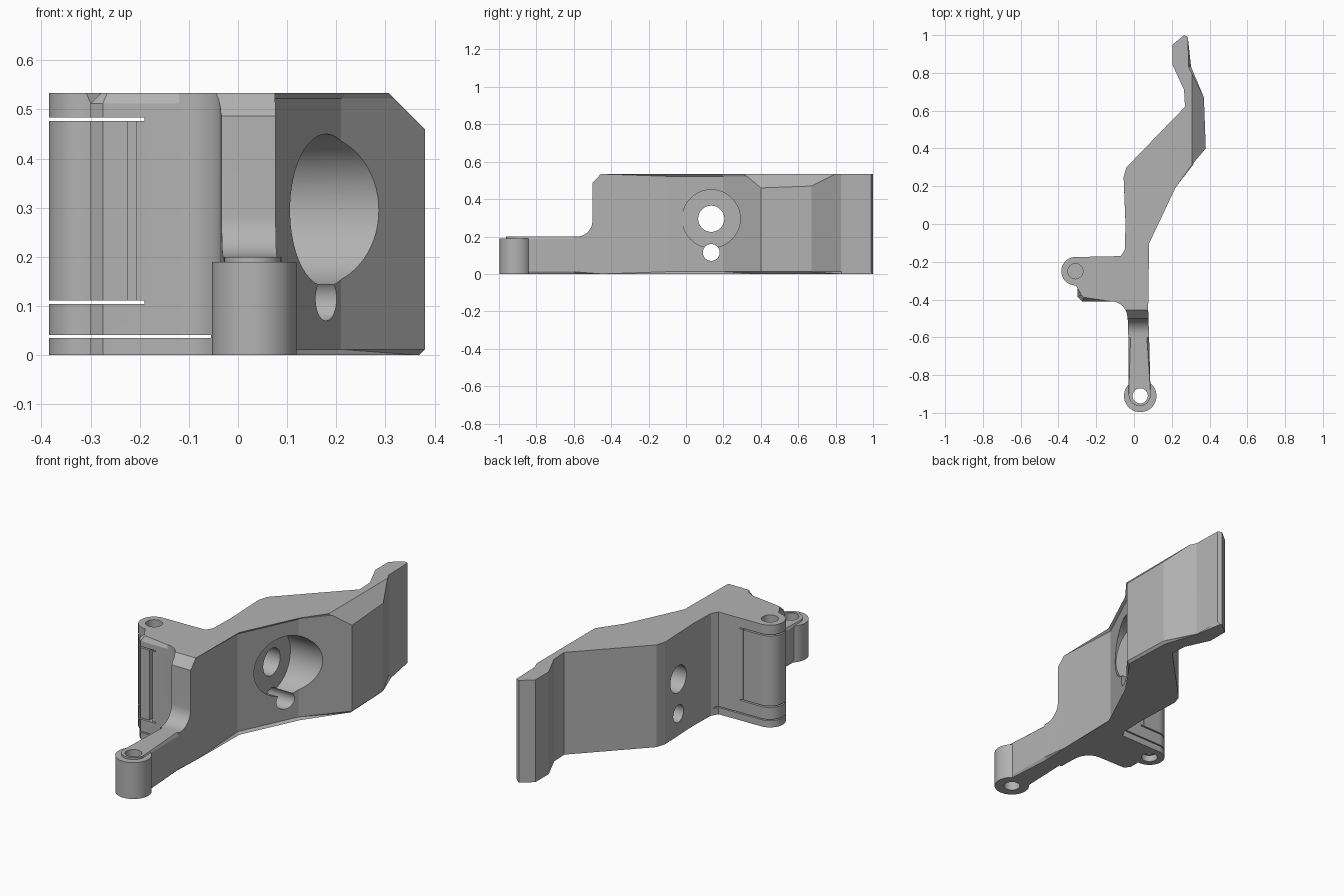
import bpy, bmesh
from math import radians, cos, sin
from mathutils import Matrix

default = bpy.data.objects.get("Cube")
if default:
    bpy.data.objects.remove(default, do_unlink=True)

grey = bpy.data.materials.new("plain grey")
grey.use_nodes = True
colour = (0.45, 0.45, 0.45, 1)
grey.diffuse_color = colour
grey.node_tree.nodes["Principled BSDF"].inputs["Base Color"].default_value = colour

TOP = 0.534


def arc(cx, cy, r, start, end, steps):
    angles = [radians(start + (end - start) * i / steps) for i in range(steps + 1)]
    return [(cx + r * cos(a), cy + r * sin(a)) for a in angles]


def prism(name, outline, low, high, top_edges=(), bottom_edges=(), bevel=0.012, along_x=False):
    """Extrude an outline along z, or a (y, z) outline along x, with bevelled rims."""
    bm = bmesh.new()
    lower = [bm.verts.new((x, y, low)) for x, y in outline]
    upper = [bm.verts.new((x, y, high)) for x, y in outline]
    n = len(outline)
    bm.faces.new(lower[::-1])
    bm.faces.new(upper)
    for i in range(n):
        j = (i + 1) % n
        bm.faces.new((lower[i], lower[j], upper[j], upper[i]))
    rim = [bm.edges.get((ring[i], ring[(i + 1) % n]))
           for ring, picks in ((upper, top_edges), (lower, bottom_edges)) for i in picks]
    if rim:
        bmesh.ops.bevel(bm, geom=rim, offset=bevel, segments=1, profile=0.5, affect='EDGES')
    if along_x:
        turn = Matrix(((0, 0, 1, 0), (1, 0, 0, 0), (0, 1, 0, 0), (0, 0, 0, 1)))
        bmesh.ops.transform(bm, matrix=turn, verts=bm.verts)
    bmesh.ops.recalc_face_normals(bm, faces=bm.faces)
    mesh = bpy.data.meshes.new(name)
    bm.to_mesh(mesh)
    bm.free()
    mesh.materials.append(grey)
    obj = bpy.data.objects.new(name, mesh)
    bpy.context.collection.objects.link(obj)
    return obj


def rod(name, u, v, r, low, high, along_x=False, bottom_edges=()):
    return prism(name, arc(u, v, r, 0, 360, 64)[:-1], low, high,
                 bottom_edges=bottom_edges, along_x=along_x)


def block(x0, x1, y0, y1, z0, z1):
    return prism("cutter", [(x0, y0), (x1, y0), (x1, y1), (x0, y1)], z0, z1)


def combine(obj, other, operation='DIFFERENCE'):
    mod = obj.modifiers.new("combine", 'BOOLEAN')
    mod.operation = operation
    mod.solver = 'EXACT'
    mod.object = other
    bpy.ops.object.select_all(action='DESELECT')
    bpy.context.view_layer.objects.active = obj
    obj.select_set(True)
    bpy.ops.object.modifier_apply(modifier=mod.name)
    bpy.data.objects.remove(other, do_unlink=True)


# Main bent plate
plate = [(0.08, -0.6), (0.075, -0.45), (0.068, -0.1), (0.21, 0.2), (0.38, 0.4),
         (0.37, 0.67), (0.29, 0.83), (0.285, 0.99), (0.265, 1.0), (0.205, 0.95),
         (0.205, 0.84), (0.265, 0.71), (0.27, 0.62), (-0.04, 0.30), (-0.055, 0.25),
         (-0.045, 0.0), (-0.05, -0.17), (-0.035, -0.45), (-0.03, -0.6)]
body = prism("bent_plate", plate, 0, TOP, top_edges=range(4), bottom_edges=range(7))

# Side lug that carries the hinge barrel
barrel = arc(-0.31, -0.25, 0.075, 90, 278, 26)
front = [(-0.30, -0.385), (-0.275, -0.41)] + arc(-0.12, -0.495, 0.085, 90, 0, 10)
inside = [(0.0, -0.49), (0.0, -0.1), (-0.045, -0.13), (-0.07, -0.17)]
first = len(barrel) - 1
lug = prism("hinge_lug", barrel + front + inside, 0, TOP,
            top_edges=range(first, first + len(front)), bevel=0.022)

# Thin gaps separating the knuckles, and grooves beside the middle one
for x1, z0, z1 in ((-0.055, 0.035, 0.041), (-0.19, 0.104, 0.111), (-0.19, 0.477, 0.484)):
    combine(lug, block(-0.5, x1, -0.6, 0, z0, z1))
combine(lug, block(-0.225, -0.207, -0.5, -0.385, 0.108, 0.48))
combine(lug, block(-0.211, -0.207, -0.19, -0.1, 0.108, 0.48))

# Hinge pin holes
for low, high in ((-0.1, 0.09), (TOP - 0.06, 0.7)):
    combine(lug, rod("cutter", -0.31, -0.25, 0.04, low, high))

combine(body, lug, 'UNION')

# Curved step down to the low arm
step = [(-0.8, 0.2)] + arc(-0.585, 0.285, 0.085, -90, 0, 12) + [
    (-0.5, 0.487), (-0.44, 0.55), (-0.44, 0.7), (-0.8, 0.7)]
combine(body, prism("cutter", step, -0.3, 0.3, along_x=True))

# Large sloping chamfer on the outer top corner
slope = prism("cutter", [(0.19, 0.65), (0.6, 0.24), (0.6, 0.8), (0.19, 0.8)], -1.2, -0.2)
slope.data.transform(Matrix(((1, 0, 0, 0), (0, 0, -1, 0), (0, 1, 0, 0), (0, 0, 0, 1))))
combine(body, slope)

# Round pocket with a bolt hole and a smaller hole below it
for z, r, low in ((0.295, 0.155, 0.1), (0.295, 0.07, -0.3), (0.115, 0.045, -0.3)):
    combine(body, rod("cutter", 0.135, z, r, low, 0.6, along_x=True))

# Low arm and its end boss
tip = arc(0.03, -0.905, 0.058, 180, 360, 24)
arm_outline = tip + [(0.08, -0.6), (-0.03, -0.6)]
edges = range(len(tip))
rims = list(edges) + [len(arm_outline) - 1]
arm = prism("low_arm", arm_outline, 0, 0.2, top_edges=rims, bottom_edges=rims)
boss = rod("end_boss", 0.033, -0.91, 0.086, 0, 0.19, bottom_edges=range(64))
combine(arm, boss, 'UNION')
combine(arm, rod("cutter", 0.033, -0.91, 0.04, -0.1, 0.4))

# Smooth the round walls, keep the edges crisp
for obj in (body, arm):
    bpy.ops.object.select_all(action='DESELECT')
    bpy.context.view_layer.objects.active = obj
    obj.select_set(True)
    bpy.ops.object.shade_smooth_by_angle(angle=radians(12))
